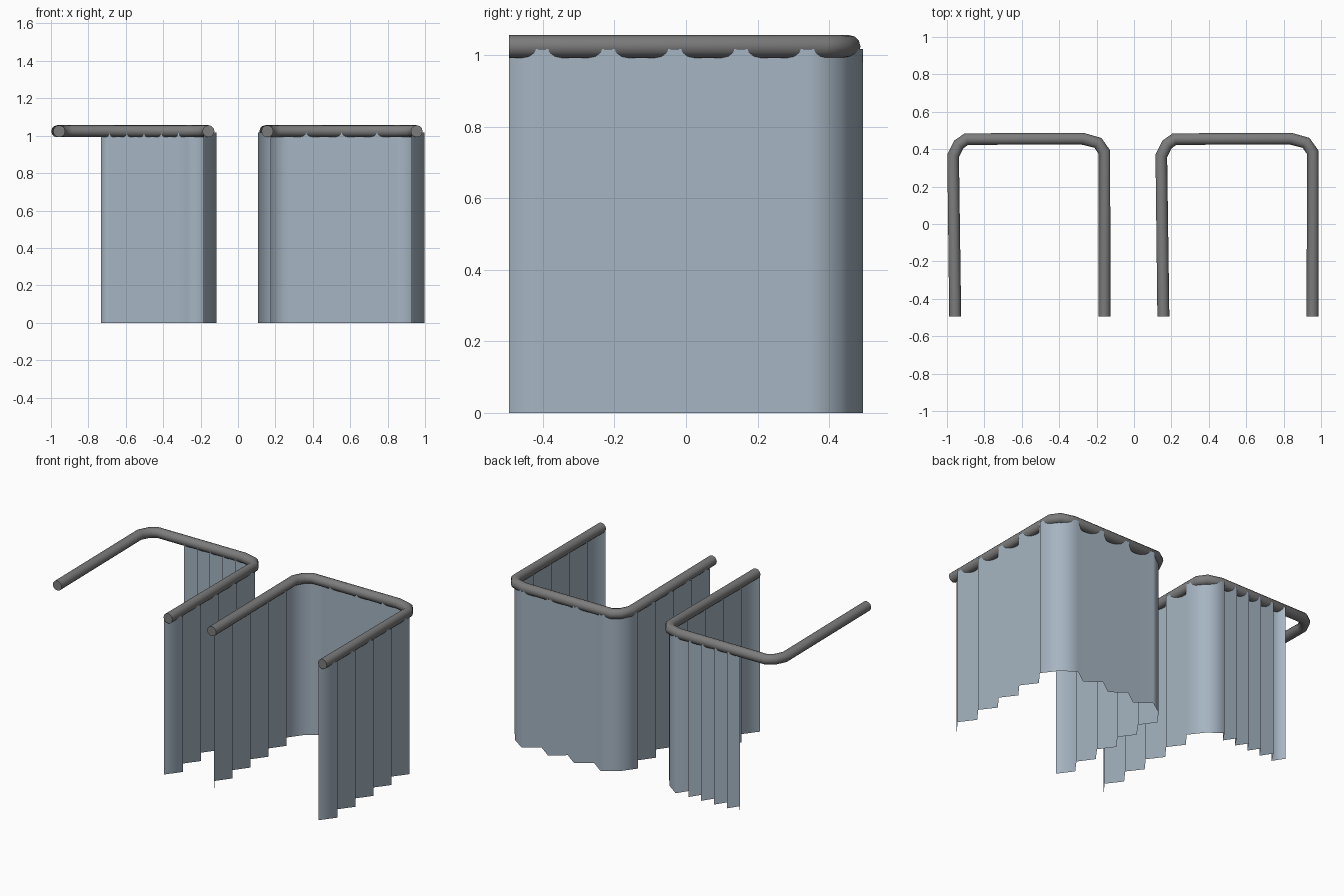
import bpy

if "Cube" in bpy.data.objects:
    bpy.data.objects.remove(bpy.data.objects["Cube"])

OFFSET = 1.113      # spacing between the two bays
FOLD_TOP = 1.017    # top of the curtain cloth
RAIL_Z, RAIL_R = 1.024, 0.032


def material(name, rgb):
    m = bpy.data.materials.new(name)
    m.diffuse_color = (*rgb, 1)
    m.use_nodes = True
    m.node_tree.nodes["Principled BSDF"].inputs["Base Color"].default_value = m.diffuse_color
    return m


cloth = material("blue grey cloth", (0.38, 0.46, 0.54))
metal = material("grey metal", (0.20, 0.20, 0.20))


def rail(name, dx):
    """U-shaped round rail with bevelled corners."""
    path = [(0.157, -0.495), (0.146, 0.365), (0.176, 0.425), (0.217, 0.454),
            (0.838, 0.456), (0.920, 0.434), (0.955, 0.384), (0.955, -0.495)]
    cu = bpy.data.curves.new(name, 'CURVE')
    cu.dimensions = '3D'
    cu.bevel_depth = RAIL_R
    cu.bevel_resolution = 4
    cu.use_fill_caps = True
    sp = cu.splines.new('POLY')
    sp.points.add(len(path) - 1)
    for p, (x, y) in zip(sp.points, path):
        p.co = (x + dx, y, RAIL_Z, 1)
    ob = bpy.data.objects.new(name, cu)
    bpy.context.collection.objects.link(ob)
    bpy.ops.object.select_all(action='DESELECT')
    bpy.context.view_layer.objects.active = ob
    ob.select_set(True)
    bpy.ops.object.convert(target='MESH')
    ob = bpy.context.object
    ob.data.materials.clear()
    ob.data.materials.append(metal)
    bpy.ops.object.shade_smooth_by_angle(angle=0.9)


def side_folds(outer, inner):
    """Zigzag along a side leg, front to back, ending at the corner valley."""
    return [(outer if i % 2 else inner, -0.495 + i * 0.0927) for i in range(11)]


def back_folds(start, end, count):
    """Zigzag along the back, peaks first."""
    step = (end - start) / (count - 1)
    return [(start + i * step, 0.425 if i % 2 else 0.495) for i in range(count)]


def curtain(name, line):
    """Pleated single sheet hanging from the rail."""
    n = len(line)
    verts = [(x, y, z) for z in (0, FOLD_TOP) for x, y in line]
    faces = [(i, i + 1, n + i + 1, n + i) for i in range(n - 1)]
    me = bpy.data.meshes.new(name)
    me.from_pydata(verts, [], faces)
    me.materials.append(cloth)
    me.polygons.foreach_set("use_smooth", [True] * len(faces))
    ob = bpy.data.objects.new(name, me)
    bpy.context.collection.objects.link(ob)


# Rails
rail("right_rail", 0)
rail("left_rail", -OFFSET)

# Right curtain: drawn all the way round
right_leg = side_folds(0.998, 0.928)
left_leg = side_folds(0.108, 0.176)
curtain("right_curtain", right_leg + back_folds(0.838, 0.270, 7) + left_leg[::-1])

# Left curtain: drawn part way, bunched tighter along the back
leg = [(x - OFFSET, y) for x, y in right_leg]
curtain("left_curtain", leg + back_folds(-0.272, -0.733, 11))
